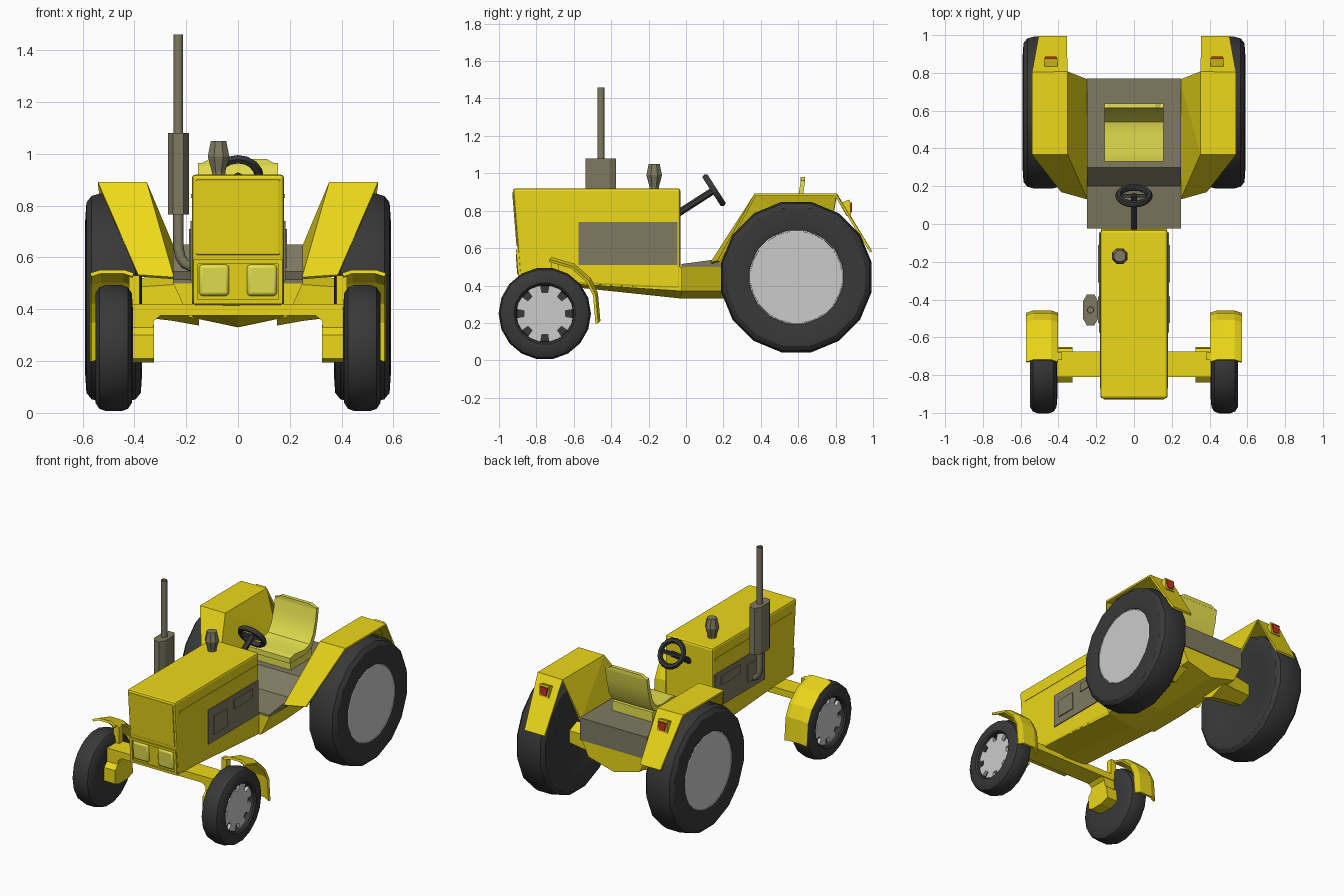
import bpy, bmesh, math
from mathutils import Vector, Matrix

if "Cube" in bpy.data.objects:
    bpy.data.objects.remove(bpy.data.objects["Cube"])


def material(name, r, g, b):
    m = bpy.data.materials.new(name)
    m.diffuse_color = (r, g, b, 1)
    m.use_nodes = True
    m.node_tree.nodes["Principled BSDF"].inputs["Base Color"].default_value = m.diffuse_color
    return m


YELLOW = material("yellow_paint", 0.84, 0.69, 0.01)
SEAT = material("seat_yellow", 0.80, 0.76, 0.08)
DRAB = material("drab_metal", 0.21, 0.195, 0.12)
RUBBER = material("rubber", 0.04, 0.04, 0.04)
RED = material("red_lens", 0.6, 0.03, 0.02)


def finish(name, verts, faces, mat, mirror=False, bevel=0, solid=0, smooth=0, closed=True):
    bm = bmesh.new()
    vs = [bm.verts.new(v) for v in verts]
    for f in faces:
        bm.faces.new([vs[i] for i in f])
    bmesh.ops.remove_doubles(bm, verts=bm.verts, dist=1e-5)
    bmesh.ops.recalc_face_normals(bm, faces=bm.faces)
    me = bpy.data.meshes.new(name)
    bm.to_mesh(me)
    bm.free()
    ob = bpy.data.objects.new(name, me)
    bpy.context.collection.objects.link(ob)
    if mat:
        me.materials.append(mat)
    if solid:
        m = ob.modifiers.new("thickness", 'SOLIDIFY')
        m.thickness, m.offset = solid, 0
    if bevel:
        m = ob.modifiers.new("bevel", 'BEVEL')
        m.width, m.segments = bevel, 2
    if mirror:
        ob.modifiers.new("mirror", 'MIRROR')
    if smooth:
        bpy.ops.object.select_all(action='DESELECT')
        bpy.context.view_layer.objects.active = ob
        ob.select_set(True)
        bpy.ops.object.shade_smooth_by_angle(angle=math.radians(smooth))
    return ob


def loft(name, rings, mat, **kw):
    n = len(rings[0])
    verts = [v for r in rings for v in r]
    faces = [(k * n + i, k * n + (i + 1) % n, (k + 1) * n + (i + 1) % n, (k + 1) * n + i)
             for k in range(len(rings) - 1) for i in range(n)]
    faces += [tuple(range(n)), tuple(range(len(verts) - n, len(verts)))]
    return finish(name, verts, faces, mat, **kw)


def prism(name, axis, pts, a, b, mat, **kw):
    place = {'x': lambda u, v, t: (t, u, v), 'y': lambda u, v, t: (u, t, v),
             'z': lambda u, v, t: (u, v, t)}[axis]
    return loft(name, [[place(u, v, t) for u, v in pts] for t in (a, b)], mat, **kw)


def box(name, x, y, z, mat, **kw):
    return prism(name, 'z', [(x[0], y[0]), (x[1], y[0]), (x[1], y[1]), (x[0], y[1])], *z, mat, **kw)


def lathe(name, profile, center, direction, segs, mat, **kw):
    # profile is (radius, distance along direction)
    rot = Vector((0, 0, 1)).rotation_difference(Vector(direction)).to_matrix()
    rings = []
    for r, h in profile:
        rings.append([Vector(center) + rot @ Vector((max(r, 1e-3) * math.cos(2 * math.pi * (i + .5) / segs),
                      max(r, 1e-3) * math.sin(2 * math.pi * (i + .5) / segs), h)) for i in range(segs)])
    return loft(name, rings, mat, **kw)


# Bonnet and lower hull
prism("bonnet", 'x', [(-.925, .92), (-.03, .92), (-.03, .38), (-.45, .40), (-.885, .42)],
      -.178, .178, YELLOW, bevel=.014)


def hull_ring(y, w, zt, wb, zs, zb):
    return [(-w, y, zt), (-wb, y, zs), (0, y, zb), (wb, y, zs), (w, y, zt)]


loft("engine_sump", [hull_ring(-.87, .17, .46, .17, .425, .42), hull_ring(-.02, .175, .5, .175, .37, .33)], YELLOW)
loft("transmission_hull", [hull_ring(-.025, .25, .5, .19, .37, .33), hull_ring(.25, .25, .52, .19, .37, .33),
                           hull_ring(.765, .25, .52, .19, .40, .35)], YELLOW)
prism("cab_platform", 'x', [(-.025, .50), (-.025, .515), (.20, .545), (.30, .65), (.77, .65), (.77, .50)],
      -.25, .25, DRAB)


# Nose panels and headlights, following the slant of the front
def nose_y(z):
    return -.925 + (.92 - z) * .08


def nose_panel(name, x0, x1, z0, z1, out, mat, **kw):
    prism(name, 'x', [(nose_y(z0) - out, z0), (nose_y(z1) - out, z1), (nose_y(z1) + .02, z1),
                      (nose_y(z0) + .02, z0)], x0, x1, mat, **kw)


nose_panel("grille_panel", -.163, .163, .61, .90, .006, YELLOW, bevel=.006)
for i, (x0, x1, z0, z1) in enumerate([(-.172, .172, .575, .592), (-.172, .172, .42, .437),
                                      (-.172, -.155, .437, .575), (.155, .172, .437, .575)]):
    nose_panel("headlight_frame_%d" % i, x0, x1, z0, z1, .01, YELLOW)
nose_panel("headlight", .035, .15, .452, .572, .014, SEAT, mirror=True, bevel=.012, smooth=40)

# Engine side panels
box("engine_side_panel", (.17, .184), (-.575, -.045), (.51, .74), DRAB, mirror=True)
box("side_vent", (.18, .19), (-.525, -.385), (.56, .68), DRAB, mirror=True)
box("side_hatch", (.18, .19), (-.31, -.11), (.65, .71), DRAB, mirror=True)
box("bonnet_crease", (.175, .181), (-.87, -.05), (.83, .845), YELLOW, mirror=True)

# Exhaust
oval = [(-.23 + a, -.455 + b) for a, b in [(-.04, -.045), (-.02, -.082), (.02, -.082), (.04, -.045),
                                           (.04, .045), (.02, .082), (-.02, .082), (-.04, .045)]]
prism("muffler", 'z', oval, .765, 1.08, DRAB)
lathe("exhaust_stack", [(.02, 1.07), (.02, 1.46), (.014, 1.46), (.014, 1.40)], (-.23, -.455, 0), (0, 0, 1), 8,
      DRAB, smooth=50)
cu = bpy.data.curves.new("exhaust_elbow", 'CURVE')
cu.dimensions, cu.bevel_depth, cu.bevel_resolution = '3D', .02, 2
sp = cu.splines.new('POLY')
path = [(-.23, .78), (-.23, .64), (-.222, .60), (-.205, .575), (-.165, .56)]
sp.points.add(len(path) - 1)
for p, (x, z) in zip(sp.points, path):
    p.co = (x, -.455, z, 1)
cu.materials.append(DRAB)
bpy.context.collection.objects.link(bpy.data.objects.new("exhaust_elbow", cu))

# Air intake
lathe("air_intake", [(.028, .91), (.028, .93), (.045, .99), (.032, 1.05)], (-.075, -.17, 0), (0, 0, 1), 8, DRAB)

# Steering column and wheel
axis = Vector((0, .84, .54)).normalized()
hub = Vector((0, .15, .91))
lathe("steering_column", [(.019, -.24), (.019, .005)], hub, axis, 6, RUBBER)
bpy.ops.mesh.primitive_torus_add(major_segments=16, minor_segments=6, major_radius=.082, minor_radius=.018,
                                 location=hub, rotation=axis.to_track_quat('Z', 'Y').to_euler())
wheel = bpy.context.object
wheel.name = "steering_wheel"
wheel.data.materials.append(RUBBER)
bpy.ops.object.shade_smooth_by_angle(angle=math.radians(60))
box("steering_spoke", (-.08, .08), (.14, .16), (.90, .92), RUBBER)

# Seat: base block and curved shell
box("seat_base", (-.15, .15), (.345, .57), (.645, .715), SEAT)
back = [(.33, .70), (.33, .735), (.38, .745), (.48, .735), (.54, .75), (.575, .80), (.60, .88), (.615, .965)]
under = [(.637, .96), (.625, .88), (.60, .785), (.565, .725), (.50, .70)]
prism("seat_shell", 'x', back + under, -.155, .155, SEAT, smooth=35)
prism("seat_top", 'y', [(-.155, .955), (.155, .955), (.11, .98), (-.11, .98)], .613, .637, SEAT)

# Rear wheels
rear, front = (0, .59, .445), (0, -.755, .25)
lathe("rear_tyre", [(0, .40), (.25, .39), (.30, .37), (.375, .375), (.40, .395), (.41, .43), (.41, .53), (.40, .565),
                    (.375, .585), (.30, .59), (.255, .58), (.245, .54), (0, .54)],
      rear, (1, 0, 0), 16, RUBBER, mirror=True, smooth=35)
lathe("rear_rim", [(.254, .578), (.247, .581), (.238, .55), (.12, .553), (0, .56)], rear, (1, 0, 0), 24, None,
      mirror=True, smooth=35)

# Front wheels with notched rims
lathe("front_tyre", [(0, .41), (.155, .405), (.215, .41), (.238, .425), (.247, .45), (.247, .51), (.238, .535),
                     (.215, .55), (.165, .55), (.155, .54), (.15, .505), (0, .505)],
      front, (1, 0, 0), 18, RUBBER, mirror=True, smooth=35)
gear = []
for k in range(8):
    for da, r in [(-14, .152), (0, .154), (14, .152), (14.5, .113), (30.5, .113)]:
        a = math.radians(45 * k + da + 22.5)
        gear.append((front[1] + r * math.cos(a), front[2] + r * math.sin(a)))
prism("front_rim", 'x', gear, .50, .525, None, mirror=True)

# Axles
box("front_axle_beam", (-.40, .40), (-.81, -.675), (.375, .42), YELLOW)
prism("front_knuckle", 'y', [(.41, .42), (.30, .42), (.30, .375), (.325, .355), (.335, .25), (.41, .25)],
      -.81, -.68, YELLOW, mirror=True)
prism("front_hub", 'x', [(-.84, .21), (-.80, .195), (-.71, .195), (-.65, .215), (-.66, .30), (-.71, .34),
                         (-.80, .34), (-.84, .30)], .325, .42, YELLOW, mirror=True)
loft("rear_axle_housing", [[(x, .59 + a * s, .445 + b * s) for a, b in
                            [(-1, -.5), (0, -.9), (1, -.5), (1, .5), (0, .9), (-1, .5)]]
                           for x, s in [(.15, .12), (.25, .10), (.40, .08)]], YELLOW, mirror=True)

# Front mudguards
arc = [(-.72, .545), (-.60, .51), (-.515, .435), (-.478, .36), (-.465, .21)]
verts = [(x, y - d, z - d) for y, z in arc for x, d in [(.405, .012), (.44, 0), (.53, 0), (.568, .012)]]
faces = [(4 * k + i, 4 * k + i + 1, 4 * k + i + 5, 4 * k + i + 4) for k in range(4) for i in range(3)]
finish("front_mudguard", verts, faces, YELLOW, mirror=True, solid=.015)
box("mudguard_stay", (.38, .42), (-.72, -.68), (.36, .53), YELLOW, mirror=True)

# Rear mudguards: folded sheet
v = [(.25, .135, .52), (.385, .175, .53), (.355, .37, .885), (.54, .37, .885), (.355, .805, .885), (.54, .80, .885),
     (.355, .99, .58), (.505, .99, .58), (.25, .765, .63)]
finish("rear_mudguard", v, [(0, 1, 3, 2), (2, 3, 5, 4), (4, 5, 7, 6), (0, 2, 8), (2, 4, 8)], YELLOW,
       mirror=True, solid=.014)

# Tail lights
prism("tail_light_housing", 'x', [(.82, .84), (.875, .86), (.882, .78), (.86, .77)], .405, .475, YELLOW, mirror=True)
prism("tail_light_lens", 'y', [(.41, .845), (.47, .845), (.46, .79), (.42, .79)], .87, .887, RED, mirror=True)
